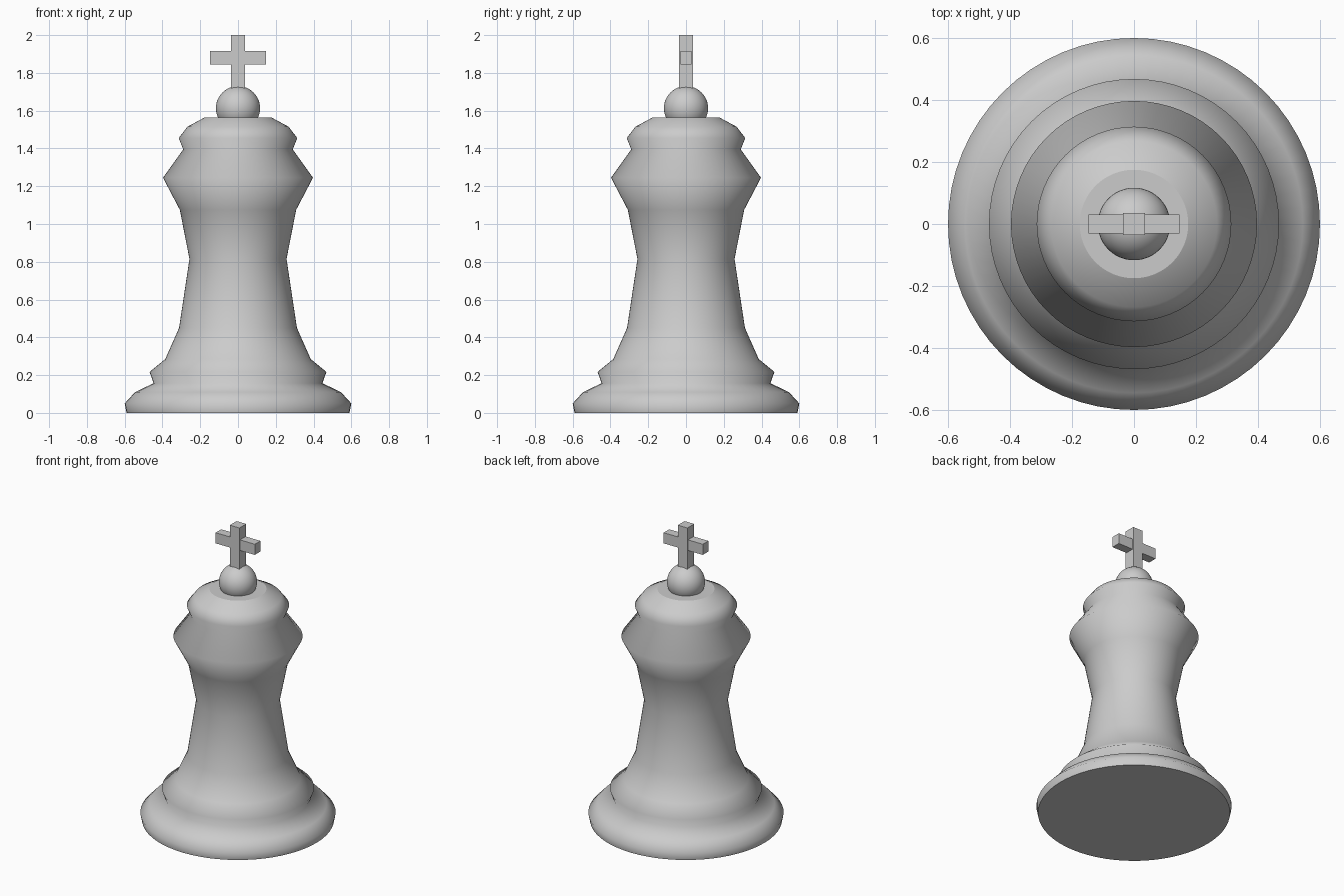
import bpy, bmesh, math

cube = bpy.data.objects.get("Cube")
if cube:
    bpy.data.objects.remove(cube, do_unlink=True)

GREY = (0.6, 0.6, 0.6, 1)
mat = bpy.data.materials.new("plain grey")
mat.use_nodes = True
mat.diffuse_color = GREY
mat.node_tree.nodes["Principled BSDF"].inputs["Base Color"].default_value = GREY


def finish(name, bm):
    mesh = bpy.data.meshes.new(name)
    bmesh.ops.recalc_face_normals(bm, faces=bm.faces)
    bm.to_mesh(mesh)
    bm.free()
    mesh.materials.append(mat)
    obj = bpy.data.objects.new(name, mesh)
    bpy.context.collection.objects.link(obj)
    return obj


def turned(name, profile, sides=64):
    """Smooth turned solid with flat caps, from (radius, height) points."""
    bm = bmesh.new()
    rings = [[bm.verts.new((r * math.cos(math.tau * i / sides),
                            r * math.sin(math.tau * i / sides), z))
              for i in range(sides)] for r, z in profile]
    for low, high in zip(rings, rings[1:]):
        for i in range(sides):
            j = (i + 1) % sides
            bm.faces.new((low[i], low[j], high[j], high[i])).smooth = True
    for cap in (rings[0], rings[-1]):
        bm.faces.new(cap)
    return finish(name, bm)


def box(name, size, z):
    bm = bmesh.new()
    bmesh.ops.create_cube(bm, size=1)
    bmesh.ops.scale(bm, vec=size, verts=bm.verts)
    bmesh.ops.translate(bm, vec=(0, 0, z), verts=bm.verts)
    return finish(name, bm)


# Base, waist and crown in one turned profile
turned("body", [
    (0.59, 0), (0.60, 0.05), (0.545, 0.11), (0.447, 0.157), (0.468, 0.217),
    (0.385, 0.285), (0.312, 0.45), (0.257, 0.815), (0.308, 1.075),
    (0.397, 1.245), (0.29, 1.395), (0.314, 1.455), (0.268, 1.515),
    (0.175, 1.565)])

# Ball on the crown
bm = bmesh.new()
bmesh.ops.create_uvsphere(bm, u_segments=48, v_segments=24, radius=0.117)
bmesh.ops.translate(bm, vec=(0, 0, 1.613), verts=bm.verts)
for f in bm.faces:
    f.smooth = True
finish("ball", bm)

# Cross
box("cross_upright", (0.072, 0.072, 0.3), 1.85)
box("cross_arms", (0.294, 0.06, 0.072), 1.881)
